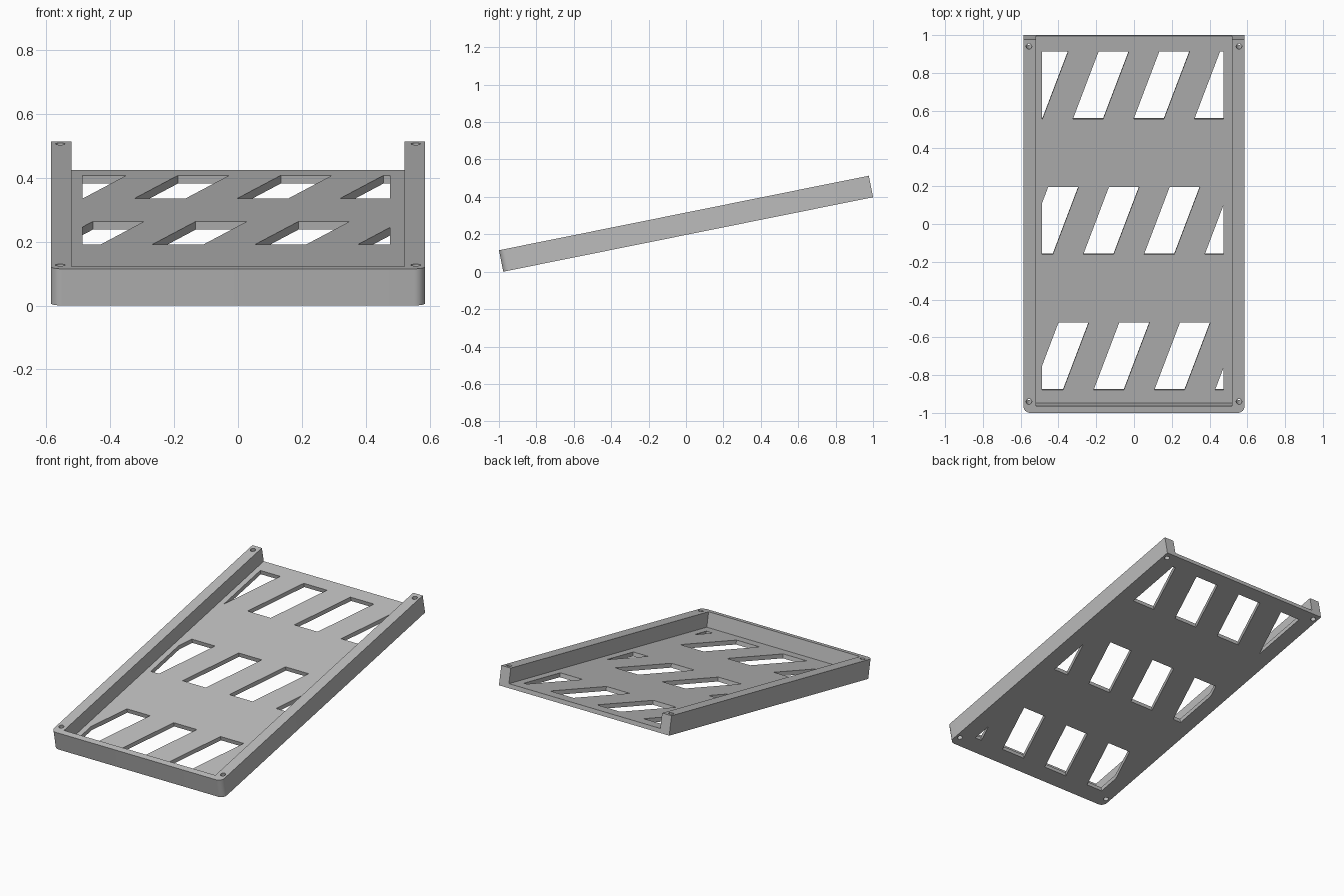
import bpy, bmesh, math
from mathutils import Matrix, Vector

cube = bpy.data.objects.get("Cube")
if cube:
    bpy.data.objects.remove(cube, do_unlink=True)

HALF, LENGTH, DEPTH = 0.585, 2.017, 0.117   # outer size of the tray
FLOOR, INNER, LIP = 0.026, 0.52, 0.036      # floor, inner half width, front wall
CORNER = 0.035
TILT = math.radians(11.39)

grey = bpy.data.materials.new("light grey")
grey.use_nodes = True
colour = (0.5, 0.5, 0.5, 1)
grey.diffuse_color = colour
grey.node_tree.nodes["Principled BSDF"].inputs["Base Color"].default_value = colour


def prism(name, points, z0, z1, clip=None):
    """Extrude a flat outline from z0 to z1, optionally clipped in x."""
    bm = bmesh.new()
    bm.faces.new([bm.verts.new((x, y, z0)) for x, y in points])
    for limit, sign in zip(clip or (), (-1, 1)):
        bmesh.ops.bisect_plane(bm, geom=bm.verts[:] + bm.edges[:] + bm.faces[:],
                               plane_co=(limit, 0, 0), plane_no=(sign, 0, 0),
                               clear_outer=True)
    top = bmesh.ops.extrude_face_region(bm, geom=bm.faces[:])["geom"]
    for v in top:
        if isinstance(v, bmesh.types.BMVert):
            v.co.z = z1
    bmesh.ops.recalc_face_normals(bm, faces=bm.faces[:])
    mesh = bpy.data.meshes.new(name)
    bm.to_mesh(mesh)
    bm.free()
    obj = bpy.data.objects.new(name, mesh)
    bpy.context.collection.objects.link(obj)
    return obj


def arc(cx, cy, r, start, end, steps):
    return [(cx + r * math.cos(math.radians(start + (end - start) * i / steps)),
             cy + r * math.sin(math.radians(start + (end - start) * i / steps)))
            for i in range(steps + 1)]


# Tray body with rounded front corners
outline = (arc(-HALF + CORNER, CORNER, CORNER, 180, 270, 8)
           + arc(HALF - CORNER, CORNER, CORNER, 270, 360, 8)
           + [(HALF, LENGTH), (-HALF, LENGTH)])
tray = prism("tray", outline, 0, DEPTH)
tray.data.materials.append(grey)

# Pocket, open at the back
cutters = [prism("pocket_cutter", [(-INNER, LIP), (INNER, LIP),
                                   (INNER, LENGTH + 1), (-INNER, LENGTH + 1)],
                 FLOOR, DEPTH + 1)]

# Three staggered rows of slanted slots
SLOT_W, SLOT_H, SLANT, PITCH = 0.16, 0.365, 0.136, 0.3215
for row in range(3):
    y = 0.106 + row * 0.731
    for col in range(4):
        x = -0.535 - row * 0.055 + col * PITCH
        cutters.append(prism("slot_cutter",
                             [(x, y), (x + SLOT_W, y),
                              (x + SLOT_W + SLANT, y + SLOT_H), (x + SLANT, y + SLOT_H)],
                             -0.1, 0.1, clip=(-0.486, 0.475)))

# Screw holes at the corners
for x in (-0.556, 0.556):
    for y in (0.061, LENGTH - 0.038):
        cutters.append(prism("screw_cutter", arc(x, y, 0.015, 0, 345, 23), -0.1, 0.3))

bpy.context.view_layer.objects.active = tray
tray.select_set(True)
for cutter in cutters:
    cutter.hide_render = True
    mod = tray.modifiers.new("cut", "BOOLEAN")
    mod.operation, mod.solver, mod.object = "DIFFERENCE", "EXACT", cutter
    bpy.ops.object.modifier_apply(modifier=mod.name)
    bpy.data.objects.remove(cutter, do_unlink=True)

# Tilt the tray up toward the back, resting on its front edge
tray.data.transform(Matrix.Translation((0, -1 + DEPTH * math.sin(TILT), 0))
                    @ Matrix.Rotation(TILT, 4, "X"))
bpy.ops.object.shade_smooth_by_angle(angle=math.radians(30))
